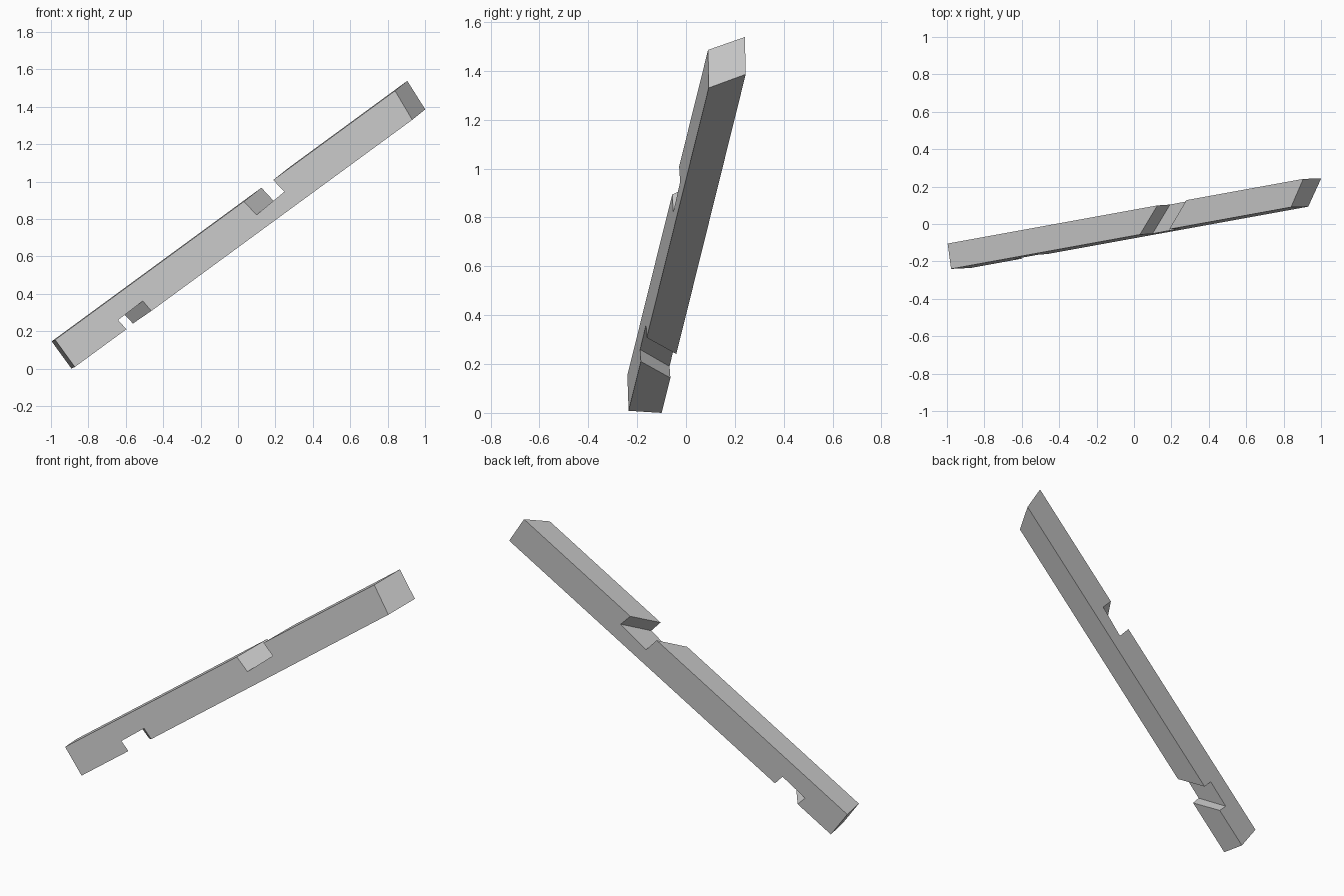
import bpy
import bmesh
from mathutils import Matrix, Vector

cube = bpy.data.objects.get("Cube")
if cube:
    bpy.data.objects.remove(cube, do_unlink=True)

# Beam frame: along its length, through its depth, and down its front face
along = Vector((0.798, 0.145, 0.5845)).normalized()
down = Vector((0.586, 0.028, -0.81))
down = (down - along * down.dot(along)).normalized()
depth = along.cross(down)
corner = Vector((-0.978, -0.24, 0.158))
WIDTH, THICK = 0.18, 0.137

# Outline of the front face: (distance along, distance down, skew at the back)
outline = [
    (0, 0, 0),
    # upper notch
    (1.265, 0, 0.14), (1.277, 0.098, 0.14), (1.472, 0.086, 0.14), (1.461, 0, 0.138),
    # mitred top end
    (2.277, 0, 0.105), (2.26, WIDTH, 0.11),
    # lower notch
    (0.512, WIDTH, -0.1), (0.507, 0.11, -0.104), (0.338, 0.114, -0.104), (0.345, WIDTH, -0.1),
    (0, WIDTH, 0),
]

bm = bmesh.new()
front = [bm.verts.new(corner + along * a + down * d) for a, d, s in outline]
back = [bm.verts.new(corner + along * (a + s) + down * d + depth * THICK)
        for a, d, s in outline]
bm.faces.new(front)
bm.faces.new(back[::-1])
for i in range(len(outline)):
    j = (i + 1) % len(outline)
    bm.faces.new((front[j], front[i], back[i], back[j]))
bmesh.ops.recalc_face_normals(bm, faces=bm.faces)

# Rest the lowest corner on the ground
lowest = min(v.co.z for v in bm.verts)
bmesh.ops.transform(bm, matrix=Matrix.Translation((0, 0, -lowest)), verts=bm.verts)

mesh = bpy.data.meshes.new("notched_beam")
bm.to_mesh(mesh)
bm.free()
beam = bpy.data.objects.new("notched_beam", mesh)
bpy.context.collection.objects.link(beam)

# Plain grey
grey = bpy.data.materials.new("light_grey")
grey.use_nodes = True
color = (0.6, 0.6, 0.6, 1)
grey.diffuse_color = color
grey.node_tree.nodes["Principled BSDF"].inputs["Base Color"].default_value = color
mesh.materials.append(grey)
